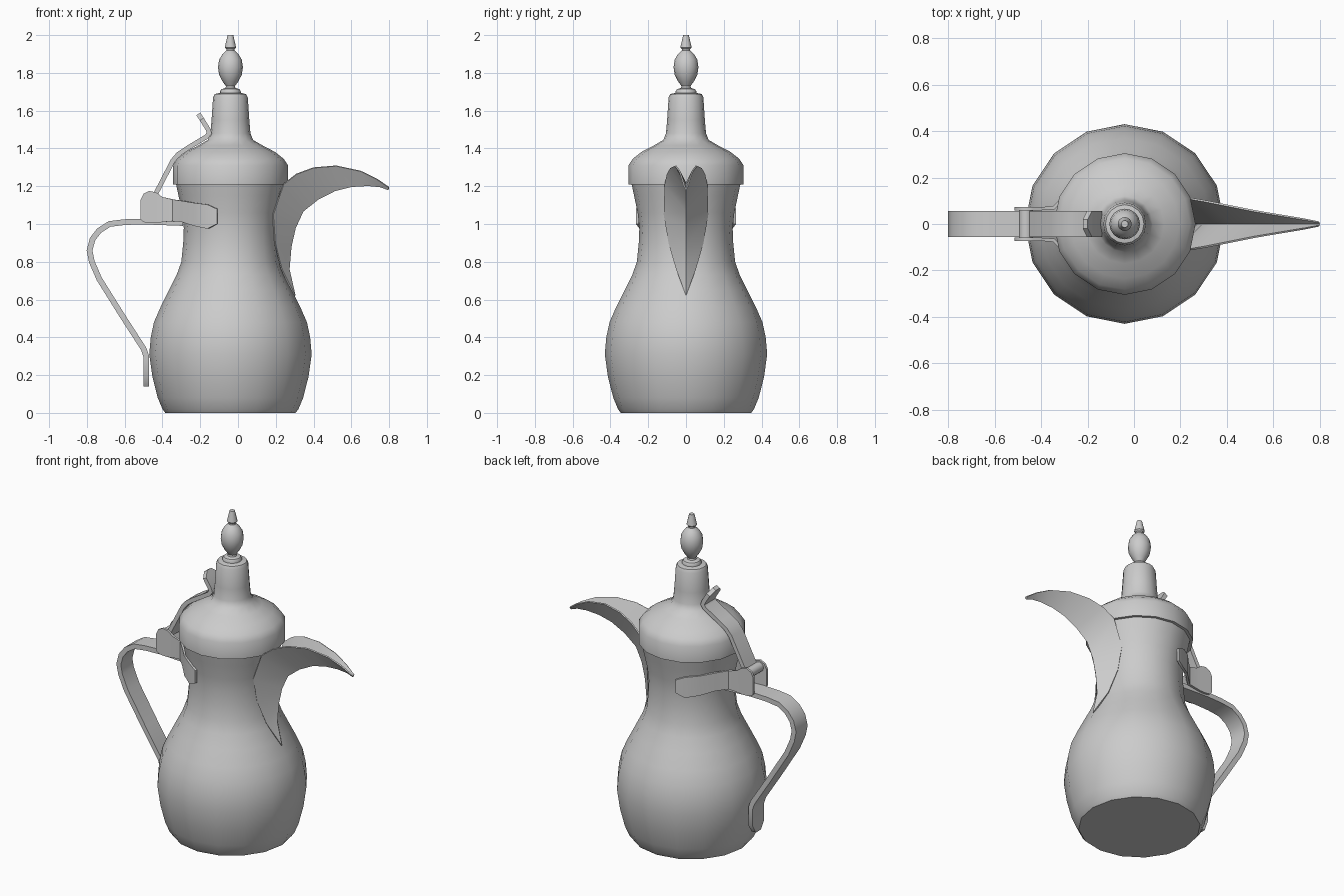
import bpy, math

CX = -0.04  # axis of the pot


def finish(name, verts, faces, thick=0.0, angle=38):
    me = bpy.data.meshes.new(name)
    me.from_pydata(verts, [], faces)
    me.update()
    ob = bpy.data.objects.new(name, me)
    bpy.context.collection.objects.link(ob)
    bpy.ops.object.select_all(action='DESELECT')
    ob.select_set(True)
    bpy.context.view_layer.objects.active = ob
    bpy.ops.object.mode_set(mode='EDIT')
    bpy.ops.mesh.select_all(action='SELECT')
    bpy.ops.mesh.remove_doubles(threshold=0.0005)
    bpy.ops.mesh.normals_make_consistent(inside=False)
    bpy.ops.object.mode_set(mode='OBJECT')
    if thick:
        m = ob.modifiers.new("thickness", 'SOLIDIFY')
        m.thickness = thick
        m.offset = 0
        m.use_even_offset = True
        bpy.ops.object.modifier_apply(modifier=m.name)
    bpy.ops.object.shade_smooth_by_angle(angle=math.radians(angle))
    return ob


def grid_faces(rows, cols, wrap=False):
    return [(r * cols + c, r * cols + (c + 1) % cols,
             (r + 1) * cols + (c + 1) % cols, (r + 1) * cols + c)
            for r in range(rows - 1) for c in range(cols if wrap else cols - 1)]


def lathe(name, profile, n=16):
    verts = [(CX + r * math.cos(2 * math.pi * k / n), r * math.sin(2 * math.pi * k / n), z)
             for r, z in profile for k in range(n)]
    faces = grid_faces(len(profile), n, True)
    last = (len(profile) - 1) * n
    faces += [tuple(range(n))[::-1], tuple(range(last, last + n))]
    return finish(name, verts, faces)


def ribbon(name, path, thick):
    # path points: x, z, half width
    verts = [(x, s * w, z) for x, z, w in path for s in (-1, 1)]
    return finish(name, verts, grid_faces(len(path), 2), thick)


# pear-shaped body
lathe("body", [(0.345, 0), (0.36, 0.02), (0.385, 0.08), (0.413, 0.19), (0.43, 0.31),
               (0.422, 0.40), (0.405, 0.48), (0.37, 0.56), (0.325, 0.65), (0.285, 0.73),
               (0.26, 0.80), (0.25, 0.90), (0.247, 0.98), (0.256, 1.06), (0.275, 1.15),
               (0.292, 1.23)])

# domed lid with neck
lathe("lid", [(0.29, 1.21), (0.305, 1.21), (0.305, 1.31), (0.282, 1.345), (0.235, 1.382),
              (0.17, 1.416), (0.12, 1.445), (0.106, 1.48), (0.10, 1.55), (0.092, 1.67),
              (0.083, 1.688), (0.05, 1.695)])

# finial
lathe("finial", [(0.055, 1.69), (0.056, 1.70), (0.048, 1.714), (0.026, 1.72), (0.024, 1.73),
                 (0.042, 1.755), (0.06, 1.79), (0.066, 1.83), (0.06, 1.87), (0.042, 1.90),
                 (0.022, 1.918), (0.022, 1.926), (0.03, 1.935), (0.015, 2.0)])

# open beak spout with V section: rim x, rim y, rim z, keel x, keel z
spout = [(0.30, 0.0, 0.62, 0.30, 0.62), (0.23, 0.05, 0.76, 0.268, 0.76),
         (0.195, 0.09, 0.90, 0.278, 0.88), (0.185, 0.115, 1.05, 0.30, 0.98),
         (0.24, 0.11, 1.21, 0.34, 1.07), (0.31, 0.098, 1.265, 0.42, 1.135),
         (0.40, 0.08, 1.298, 0.51, 1.182), (0.52, 0.056, 1.308, 0.60, 1.205),
         (0.65, 0.034, 1.28, 0.69, 1.21), (0.735, 0.02, 1.238, 0.755, 1.202),
         (0.798, 0.008, 1.195, 0.798, 1.185)]
verts = []
for x, y, z, kx, kz in spout:
    verts += [(x, -y, z), (kx, 0, kz), (x, y, z)]
finish("spout", verts, grid_faces(len(spout), 3), 0.008)

# strap handle with tapered foot
ribbon("handle", [(-0.29, 1.005, 0.057), (-0.50, 1.013, 0.057), (-0.60, 1.01, 0.057),
                  (-0.68, 1.0, 0.057), (-0.735, 0.965, 0.057), (-0.77, 0.92, 0.057),
                  (-0.786, 0.86, 0.057), (-0.774, 0.80, 0.057), (-0.735, 0.71, 0.057),
                  (-0.61, 0.51, 0.057), (-0.50, 0.34, 0.057), (-0.486, 0.30, 0.057),
                  (-0.486, 0.19, 0.057), (-0.486, 0.14, 0.025)], 0.03)

# hinge cheeks continuing as straps that hug the neck: x, y, z low, z high
cheek = [(-0.515, 0.066, 1.025, 1.13), (-0.50, 0.066, 1.01, 1.16), (-0.47, 0.066, 1.005, 1.175),
         (-0.435, 0.066, 1.005, 1.168), (-0.40, 0.066, 1.01, 1.143), (-0.345, 0.07, 1.015, 1.13),
         (-0.29, 0.125, 1.01, 1.122), (-0.23, 0.19, 0.99, 1.112), (-0.16, 0.24, 0.975, 1.103),
         (-0.11, 0.258, 1.0, 1.08)]
for side, label in ((-1, "front"), (1, "back")):
    verts = []
    for x, y, lo, hi in cheek:
        verts += [(x, side * y, lo), (x, side * y, hi)]
    finish("hinge_strap_" + label, verts, grid_faces(len(cheek), 2), 0.014)

# hinge barrel
bpy.ops.mesh.primitive_cylinder_add(vertices=12, radius=0.03, depth=0.125,
                                    location=(-0.465, 0, 1.135), rotation=(math.pi / 2, 0, 0))
bpy.context.object.name = "hinge_barrel"
bpy.ops.object.shade_smooth_by_angle(angle=math.radians(40))

# lid strap with pointed thumb tab
ribbon("lid_strap", [(-0.455, 1.12, 0.055), (-0.425, 1.18, 0.055), (-0.345, 1.335, 0.055),
                     (-0.315, 1.37, 0.055), (-0.27, 1.40, 0.055), (-0.165, 1.463, 0.055),
                     (-0.152, 1.482, 0.055), (-0.158, 1.50, 0.055), (-0.192, 1.555, 0.055),
                     (-0.21, 1.583, 0.02)], 0.025)
